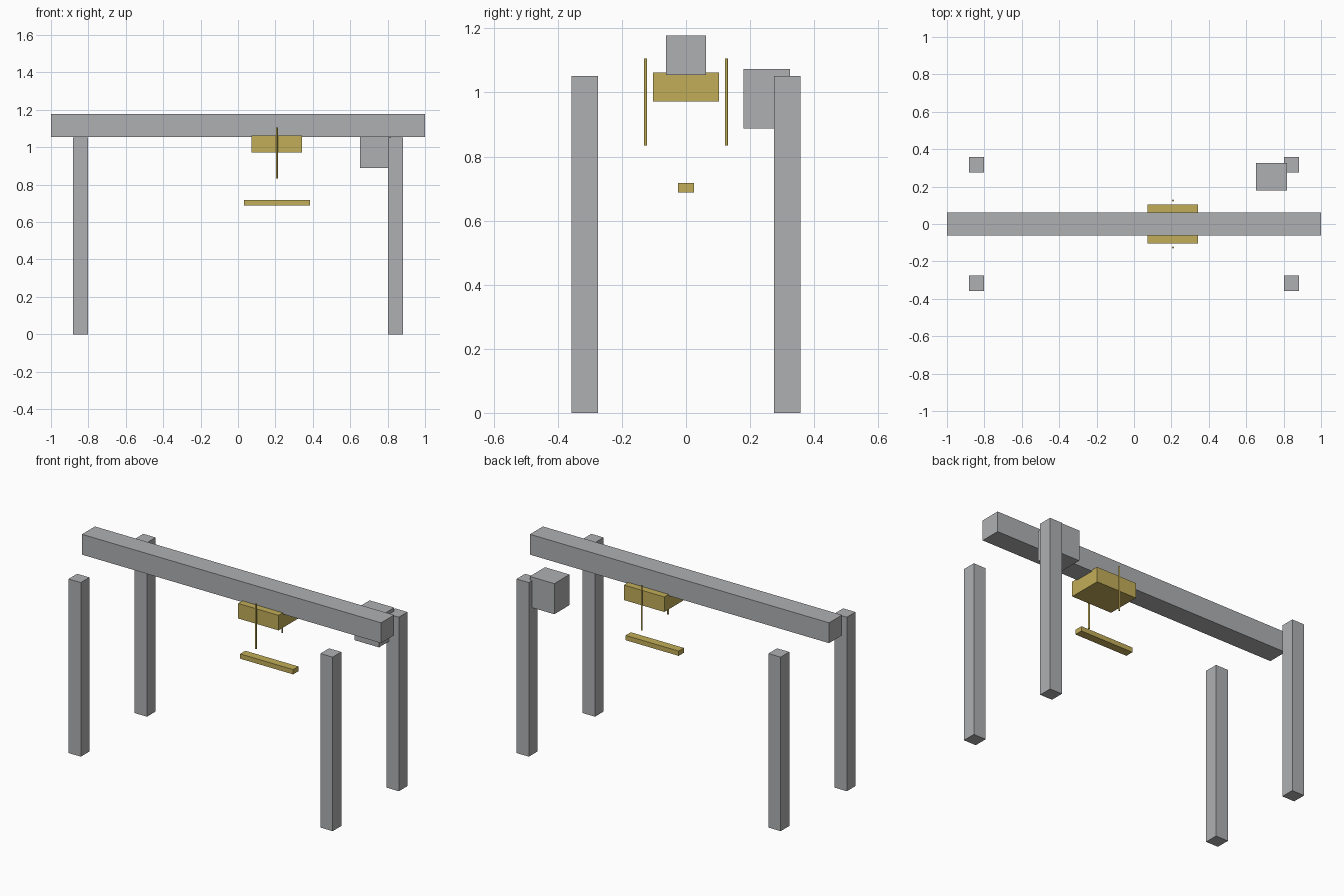
import bpy
import bmesh
from mathutils import Matrix

default = bpy.data.objects.get("Cube")
if default:
    bpy.data.objects.remove(default, do_unlink=True)


def make_material(name, rgb):
    mat = bpy.data.materials.new(name)
    mat.use_nodes = True
    mat.diffuse_color = (*rgb, 1)
    mat.node_tree.nodes["Principled BSDF"].inputs["Base Color"].default_value = (*rgb, 1)
    return mat


steel = make_material("steel grey", (0.43, 0.435, 0.45))
yellow = make_material("dull yellow", (0.54, 0.42, 0.1))


def finish(name, bm, mat):
    mesh = bpy.data.meshes.new(name)
    bm.to_mesh(mesh)
    bm.free()
    mesh.materials.append(mat)
    obj = bpy.data.objects.new(name, mesh)
    bpy.context.collection.objects.link(obj)


def box(name, x, y, z, mat):
    """Box spanning the (low, high) range on each axis."""
    spans = (x, y, z)
    centre = [(a + b) / 2 for a, b in spans]
    size = [b - a for a, b in spans]
    bm = bmesh.new()
    bmesh.ops.create_cube(bm, size=1, matrix=Matrix.Translation(centre) @ Matrix.Diagonal((*size, 1)))
    finish(name, bm, mat)


def rod(name, x, y, z, radius, mat):
    """Upright round rod spanning the height range z."""
    bm = bmesh.new()
    bmesh.ops.create_cone(bm, cap_ends=True, segments=12, radius1=radius, radius2=radius,
                          depth=z[1] - z[0], matrix=Matrix.Translation((x, y, sum(z) / 2)))
    finish(name, bm, mat)


# Four free-standing legs
half = 0.041
for side, sx in (("right", -1), ("left", 1)):
    for end, sy in (("front", -1), ("back", 1)):
        cx, cy = 0.842 * sx, 0.316 * sy
        box(f"{end}_{side}_leg", (cx - half, cx + half), (cy - half, cy + half), (0, 1.052), steel)

# Overhead beam and control cabinet
box("overhead_beam", (-1, 1), (-0.062, 0.062), (1.055, 1.178), steel)
box("control_cabinet", (0.653, 0.817), (0.18, 0.325), (0.888, 1.073), steel)

# Trolley with its two hoist cables and hanging lifting bar
box("trolley", (0.073, 0.343), (-0.103, 0.103), (0.972, 1.063), yellow)
for end, sy in (("front", -1), ("back", 1)):
    rod(f"{end}_hoist_cable", 0.208, 0.126 * sy, (0.834, 1.106), 0.005, yellow)
box("lifting_bar", (0.032, 0.386), (-0.025, 0.025), (0.688, 0.717), yellow)
